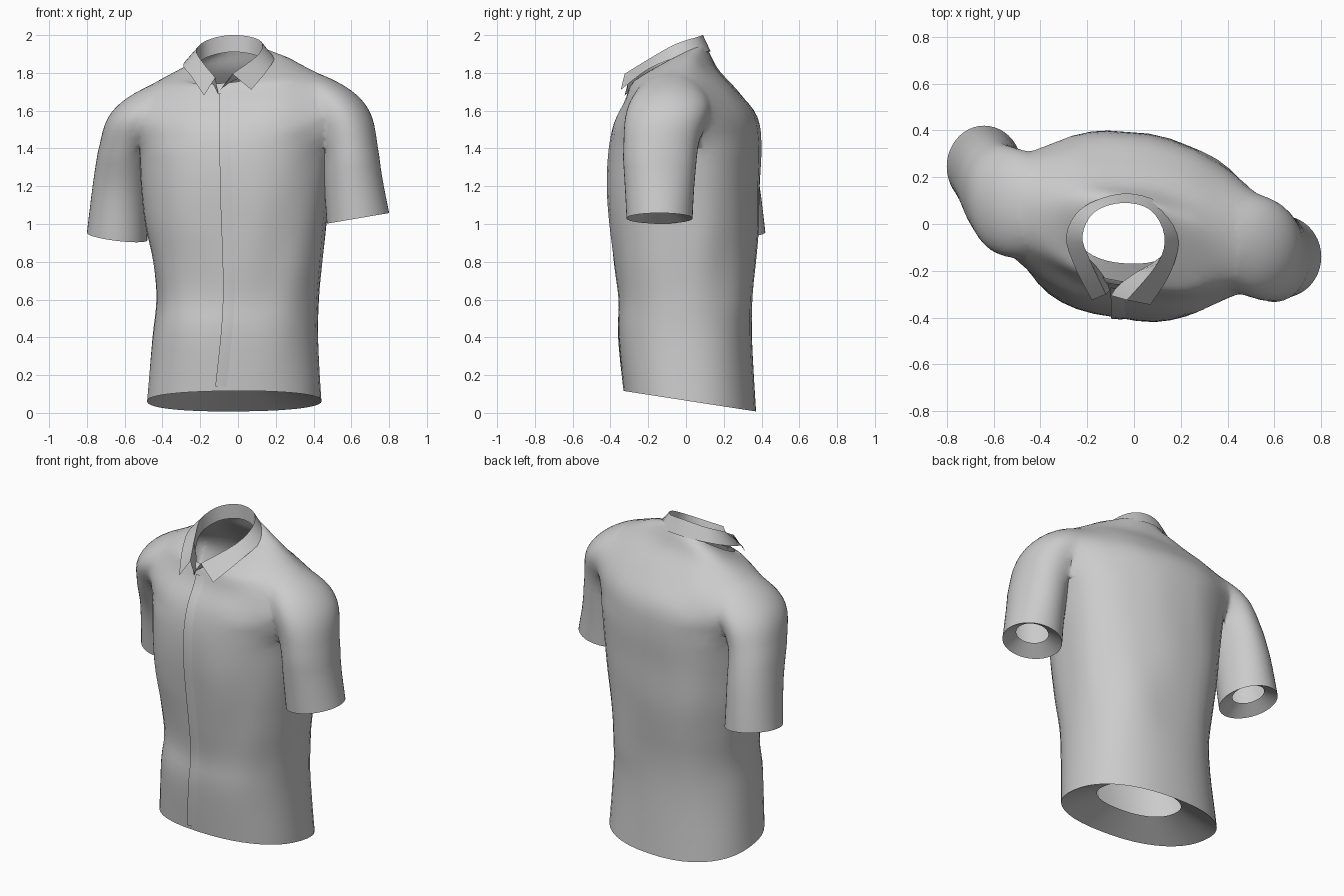
import bpy, bmesh, math
from mathutils import Vector, noise
from mathutils.bvhtree import BVHTree

SEGMENTS = 44

if "Cube" in bpy.data.objects:
    bpy.data.objects.remove(bpy.data.objects["Cube"])

cloth = bpy.data.materials.new("grey_cloth")
cloth.use_nodes = True
grey = (0.6, 0.6, 0.6, 1)
cloth.diffuse_color = grey
cloth.node_tree.nodes["Principled BSDF"].inputs["Base Color"].default_value = grey


def spline(rows, steps):
    """Smooth curve through rows of numbers of any width."""
    out = []
    for i in range(len(rows) - 1):
        before, start = rows[max(i - 1, 0)], rows[i]
        end, after = rows[i + 1], rows[min(i + 2, len(rows) - 1)]
        for s in range(steps):
            t = s / steps
            out.append([
                b + t * ((c - a) / 2 + t * (a - 2.5 * b + 2 * c - d / 2
                                            + t * (1.5 * (b - c) + (d - a) / 2)))
                for a, b, c, d in zip(before, start, end, after)])
    return out + [list(rows[-1])]


def ring(section, power=2.0, scale=1.0, lift=0.0):
    """Tilted, turned oval: height, x tilt, y tilt, centre, radii, yaw."""
    z, tilt_x, tilt_y, cx, cy, rx, ry, yaw = section
    turn = math.radians(yaw)
    points = []
    for k in range(SEGMENTS):
        angle = math.tau * k / SEGMENTS
        c, s = math.cos(angle), math.sin(angle)
        u = scale * rx * math.copysign(abs(c) ** (2 / power), c)
        v = scale * ry * math.copysign(abs(s) ** (2 / power), s)
        x = u * math.cos(turn) - v * math.sin(turn)
        y = u * math.sin(turn) + v * math.cos(turn)
        points.append(Vector((cx + x, cy + y, z + lift + tilt_x * x + tilt_y * y)))
    return points


def add_object(name, bm):
    mesh = bpy.data.meshes.new(name)
    bm.to_mesh(mesh)
    bm.free()
    mesh.materials.append(cloth)
    obj = bpy.data.objects.new(name, mesh)
    bpy.context.collection.objects.link(obj)
    return obj


def select_only(obj):
    bpy.ops.object.select_all(action='DESELECT')
    obj.select_set(True)
    bpy.context.view_layer.objects.active = obj


def tube(name, sections, power, lift, pointed):
    """Closed loft whose lower edge is turned inwards to half its width."""
    bm = bmesh.new()
    curve = spline(sections, 4)
    rings = [ring(curve[0], power, 0.54, lift)] + [ring(s, power) for s in curve]
    # Gentle drape folds, fading out at both ends
    for i, points in enumerate(rings[2:-1]):
        fade = min(1, i / 6, (len(rings) - 4 - i) / 6)
        for p in points:
            fold = noise.noise(Vector((p.x * 5, p.y * 5, p.z * 2)))
            outward = Vector((p.x - curve[i][3], p.y - curve[i][4], 0)).normalized()
            p += outward * fold * 0.014 * fade
    loops = [[bm.verts.new(p) for p in points] for points in rings]
    for low, high in zip(loops, loops[1:]):
        for k in range(SEGMENTS):
            n = (k + 1) % SEGMENTS
            bm.faces.new((low[k], low[n], high[n], high[k]))
    bm.faces.new(loops[0])
    top = loops[-1]
    if pointed:
        tip = bm.verts.new(sum((v.co for v in top), Vector()) / SEGMENTS + Vector((0, 0, 0.01)))
        for k in range(SEGMENTS):
            bm.faces.new((top[k], top[(k + 1) % SEGMENTS], tip))
    else:
        bm.faces.new(top)
    bmesh.ops.recalc_face_normals(bm, faces=bm.faces)
    return add_object(name, bm)


# Torso: height, y tilt, centre x, centre y, radius x, radius y, yaw
torso = [
    (.062, -.155, -.02, .02, .462, .35, -3),
    (.4, -.05, -.015, -.005, .437, .353, -4),
    (.6, 0, 0, 0, .432, .352, -6),
    (.8, 0, 0, -.003, .453, .37, -8),
    (1, 0, -.01, -.005, .48, .388, -9),
    (1.2, 0, -.01, -.008, .497, .395, -10),
    (1.4, 0, -.005, -.003, .52, .392, -10),
    (1.55, .05, 0, 0, .585, .362, -10),
    (1.67, .1, 0, -.015, .56, .283, -11),
    (1.77, .2, -.01, -.05, .45, .215, -12),
    (1.825, .4, -.03, -.06, .29, .185, -10),
    (1.835, .55, -.045, -.075, .19, .185, 0),
]
shirt = tube("shirt_body",
             [(z, max(t, 0) * .4, t, *rest) for z, t, *rest in torso], 2.3, .1, False)

# Sleeves: height, x tilt, y tilt, centre x, centre y, radius x, radius y
left_sleeve = [
    (1.03, .17, 0, .635, -.14, .165, .175),
    (1.25, .05, 0, .608, -.14, .155, .185),
    (1.45, 0, 0, .583, -.13, .153, .2),
    (1.6, 0, 0, .53, -.092, .175, .23),
    (1.71, 0, 0, .46, -.085, .15, .18),
    (1.785, 0, 0, .39, -.08, .07, .08),
]
right_sleeve = [
    (.933, -.12, .13, -.64, .245, .16, .175),
    (1.2, -.05, .05, -.622, .205, .147, .185),
    (1.42, 0, 0, -.592, .135, .14, .215),
    (1.56, 0, 0, -.53, .09, .168, .24),
    (1.67, 0, 0, -.44, .07, .155, .185),
    (1.745, 0, 0, -.37, .05, .07, .08),
]
for name, rows in (("left_sleeve", left_sleeve), ("right_sleeve", right_sleeve)):
    sleeve = tube(name, [(*row, 0) for row in rows], 2, .05, True)
    select_only(shirt)
    join = shirt.modifiers.new("join", 'BOOLEAN')
    join.operation = 'UNION'
    join.solver = 'EXACT'
    join.object = sleeve
    bpy.ops.object.modifier_apply(modifier=join.name)
    bpy.data.objects.remove(sleeve)

# Open the neck, hem and cuffs, then soften the shoulder seams
bm = bmesh.new()
bm.from_mesh(shirt.data)
caps = [f for f in bm.faces if len(f.verts) == SEGMENTS]
bmesh.ops.delete(bm, geom=caps, context='FACES')
bmesh.ops.triangulate(bm, faces=[f for f in bm.faces if len(f.verts) > 4])
shoulders = [v for v in bm.verts if abs(v.co.x) > .28 and v.co.z > 1.4]
for _ in range(8):
    bmesh.ops.smooth_vert(bm, verts=shoulders, factor=.5,
                          use_axis_x=True, use_axis_y=True, use_axis_z=True)
surface = BVHTree.FromBMesh(bm)
bm.to_mesh(shirt.data)
bm.free()


def sheet(name, rows):
    """Open grid of faces through rows of points."""
    bm = bmesh.new()
    grid = [[bm.verts.new(p) for p in row] for row in rows]
    for a, b in zip(grid, grid[1:]):
        for k in range(len(a) - 1):
            bm.faces.new((a[k], a[k + 1], b[k + 1], b[k]))
    return add_object(name, bm)


# Collar: folded edge and flap edge, from the right front round the back
fold = spline([
    (-.12, -.3, 1.775), (-.19, -.15, 1.86), (-.22, -.05, 1.92),
    (-.17, .05, 1.97), (-.05, .09, 2), (.07, .06, 1.99),
    (.13, -.05, 1.955), (.1, -.17, 1.89), (-.03, -.325, 1.795)], 4)
flap = spline([
    (-.18, -.325, 1.68), (-.25, -.19, 1.785), (-.29, -.05, 1.845),
    (-.22, .07, 1.89), (-.05, .13, 1.915), (.11, .09, 1.91),
    (.19, -.04, 1.885), (.16, -.2, 1.82), (.07, -.345, 1.71)], 4)
# The stand closes towards the front opening
stand = []
for x, y, z in fold:
    close = max(0, -y - .15) / .18
    stand.append((x + close * (-.1 - x), y + close * .02, z - .09))
collar = sheet("collar", [flap, fold, stand])

# Front placket: a strip whose loose edge lies just above the cloth
edge_path = spline([(-.12, .14), (-.08, .6), (-.095, 1.2), (-.1, 1.69)], 12)
columns = []
for along, lift in ((0, .009), (.035, .006), (.07, -.002)):
    columns.append([
        surface.ray_cast(Vector((x + along, -2, z)), Vector((0, 1, 0)))[0]
        - Vector((0, lift, 0)) for x, z in edge_path])
placket = sheet("front_placket", columns)

for obj in (shirt, collar, placket):
    select_only(obj)
    bpy.ops.object.shade_smooth_by_angle(angle=math.radians(50))
